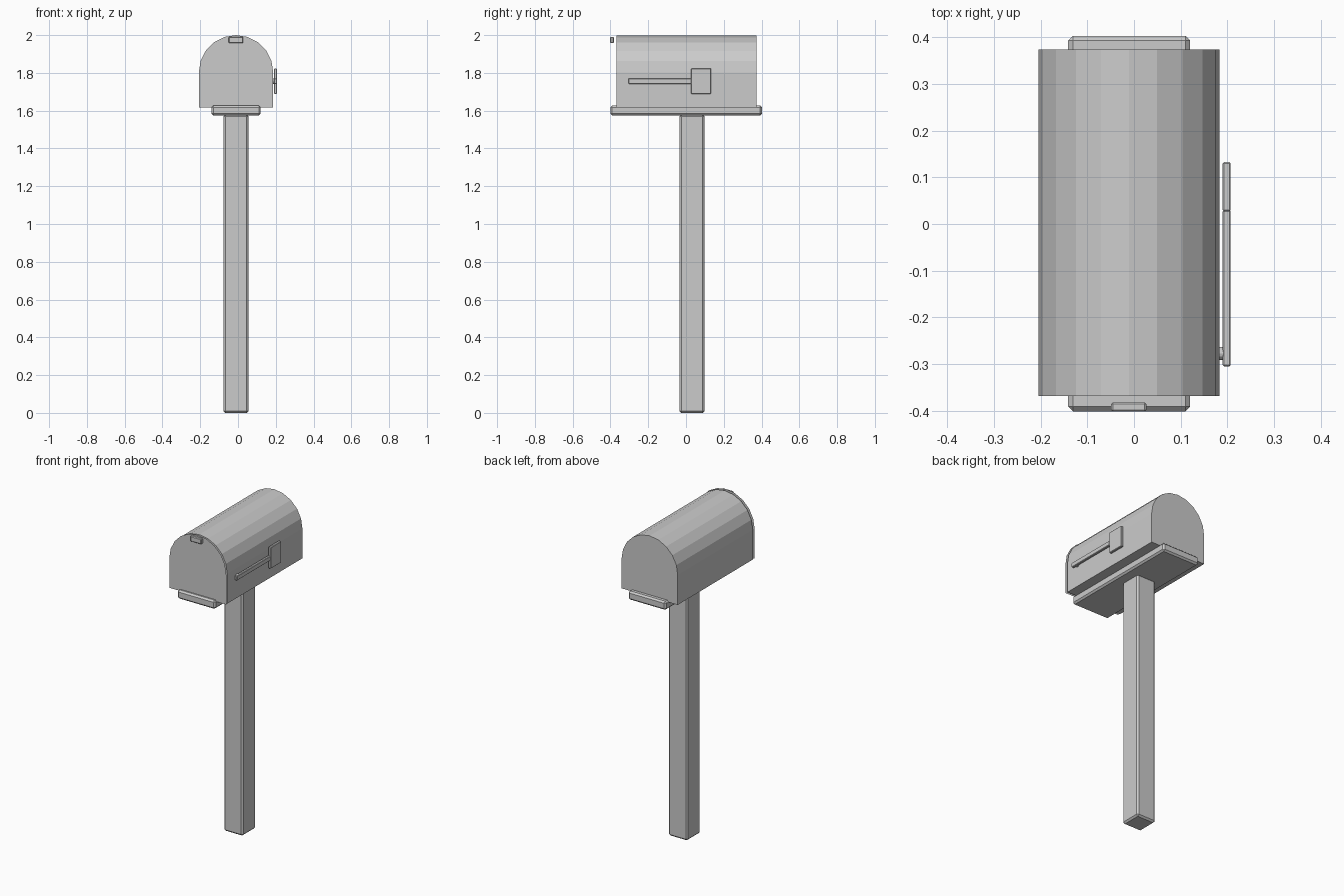
import bpy, bmesh, math

if "Cube" in bpy.data.objects:
    bpy.data.objects.remove(bpy.data.objects["Cube"])

CX = -0.0105      # shared centre line of box, base and post
ARC_Z = 1.803     # height where the arched roof starts


def finish(name, bm):
    bmesh.ops.recalc_face_normals(bm, faces=bm.faces)
    mesh = bpy.data.meshes.new(name)
    bm.to_mesh(mesh)
    bm.free()
    ob = bpy.data.objects.new(name, mesh)
    bpy.context.collection.objects.link(ob)
    return ob


def box(name, lo, hi, bevel):
    """Chamfered box between two corners."""
    bm = bmesh.new()
    bmesh.ops.create_cube(bm, size=1)
    for v in bm.verts:
        v.co = [(a + b) / 2 + c * (b - a) for a, b, c in zip(lo, hi, v.co)]
    bmesh.ops.bevel(bm, geom=bm.edges[:], offset=bevel, segments=1,
                    affect='EDGES', profile=0.5)
    return finish(name, bm)


def arch(name, radius, bottom, y0, y1=None, segments=10):
    """Arched outline, flat or extruded along y."""
    bm = bmesh.new()
    pts = [(radius, bottom)]
    for i in range(segments + 1):
        a = math.pi * i / segments
        pts.append((radius * math.cos(a), ARC_Z + radius * math.sin(a)))
    pts.append((-radius, bottom))
    face = bm.faces.new([bm.verts.new((CX + x, y0, z)) for x, z in pts])
    if y1 is not None:
        ext = bmesh.ops.extrude_face_region(bm, geom=[face], use_keep_orig=True)
        for v in ext['geom']:
            if isinstance(v, bmesh.types.BMVert):
                v.co.y = y1
    return finish(name, bm)


# post and base board
box("post", (-0.077, -0.035, 0), (0.056, 0.098, 1.58), 0.01)
box("base_board", (-0.141, -0.401, 1.574), (0.120, 0.403, 1.628), 0.01)

# arched box and the thin door sheet standing just in front of it
arch("box_body", 0.194, 1.617, -0.368, 0.374)
arch("door", 0.197, 1.617, -0.382)

# door handle
box("door_handle", (-0.049, -0.402, 1.957), (0.027, -0.382, 1.991), 0.004)

# flag on the right side
box("flag_arm", (0.190, -0.305, 1.742), (0.207, 0.030, 1.771), 0.003)
box("flag_plate", (0.190, 0.027, 1.689), (0.207, 0.133, 1.823), 0.003)

# flag pivot pin
bpy.ops.mesh.primitive_cylinder_add(vertices=12, radius=0.014, depth=0.022,
                                    location=(0.191, -0.277, 1.756),
                                    rotation=(0, math.pi / 2, 0))
bpy.context.object.name = "flag_pivot"
